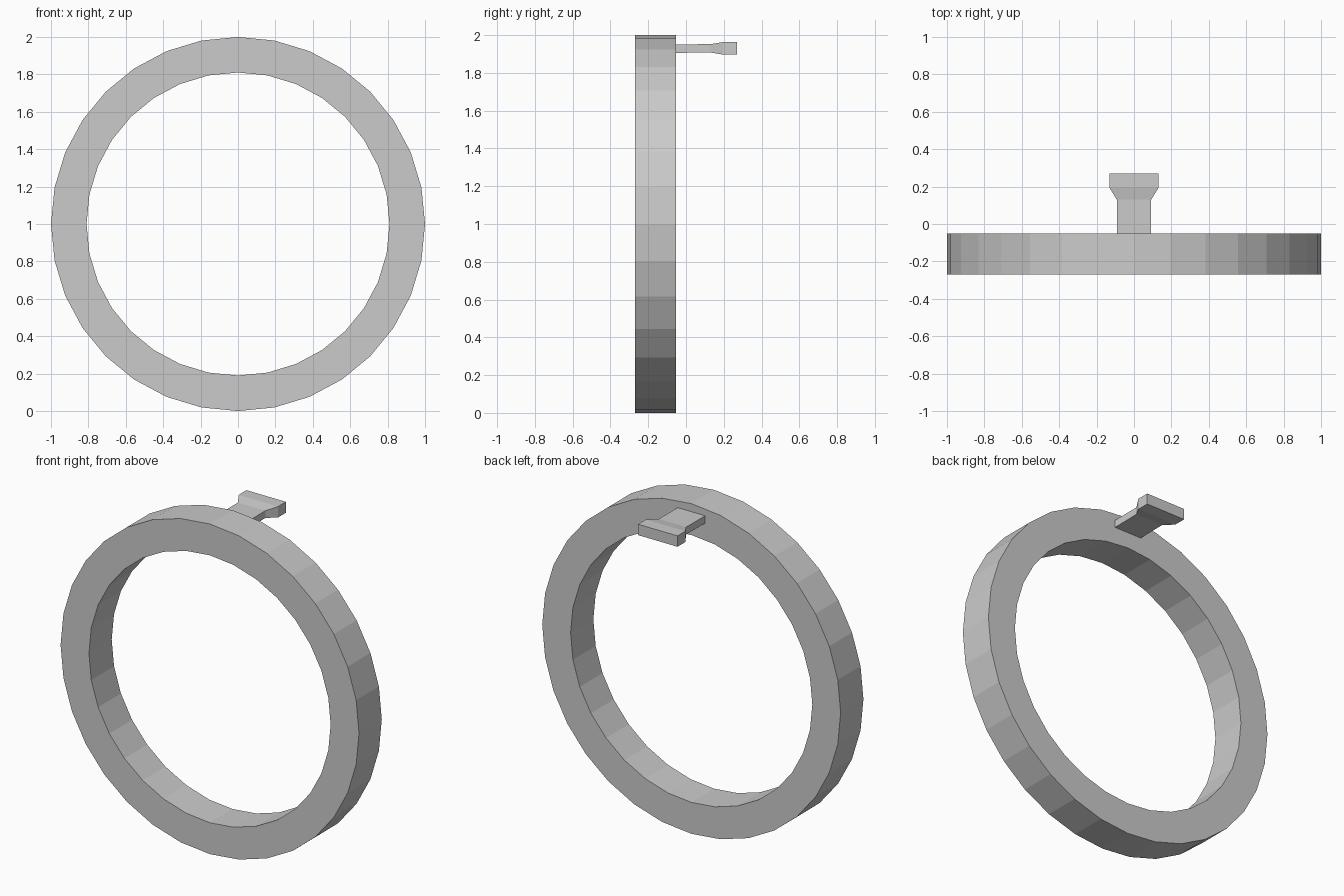
import bpy, bmesh
from math import sin, cos, tau

if "Cube" in bpy.data.objects:
    bpy.data.objects.remove(bpy.data.objects["Cube"])


def loft(name, sections, closed):
    """Skin a row of equal-length cross-sections; close into a loop or cap the ends."""
    bm = bmesh.new()
    rows = [[bm.verts.new(p) for p in s] for s in sections]
    n = len(rows[0])
    pairs = list(zip(rows, rows[1:]))
    if closed:
        pairs.append((rows[-1], rows[0]))
    else:
        bm.faces.new(rows[0])
        bm.faces.new(rows[-1])
    for a, b in pairs:
        for i in range(n):
            j = (i + 1) % n
            bm.faces.new((a[i], a[j], b[j], b[i]))
    bmesh.ops.recalc_face_normals(bm, faces=bm.faces)
    mesh = bpy.data.meshes.new(name)
    bm.to_mesh(mesh)
    bm.free()
    obj = bpy.data.objects.new(name, mesh)
    bpy.context.collection.objects.link(obj)
    return obj


# Upright faceted ring: rectangular profile (radius, y) swept around the y axis
SIDES = 32
profile = [(1.0, -0.27), (1.0, -0.052), (0.81, -0.052), (0.81, -0.27)]
loft("ring", [[(r * sin(a), y, 1 + r * cos(a)) for r, y in profile]
              for a in (tau * k / SIDES for k in range(SIDES))], True)

# Rear tab: narrow neck flaring into a thicker, wider head
# stations: y, half width, bottom z, top z
stations = [(-0.052, 0.092, 1.906, 1.951),
            (0.13, 0.092, 1.908, 1.952),
            (0.195, 0.132, 1.897, 1.963),
            (0.27, 0.132, 1.897, 1.963)]
loft("rear_tab", [[(-w, y, lo), (w, y, lo), (w, y, hi), (-w, y, hi)]
                  for y, w, lo, hi in stations], False)
